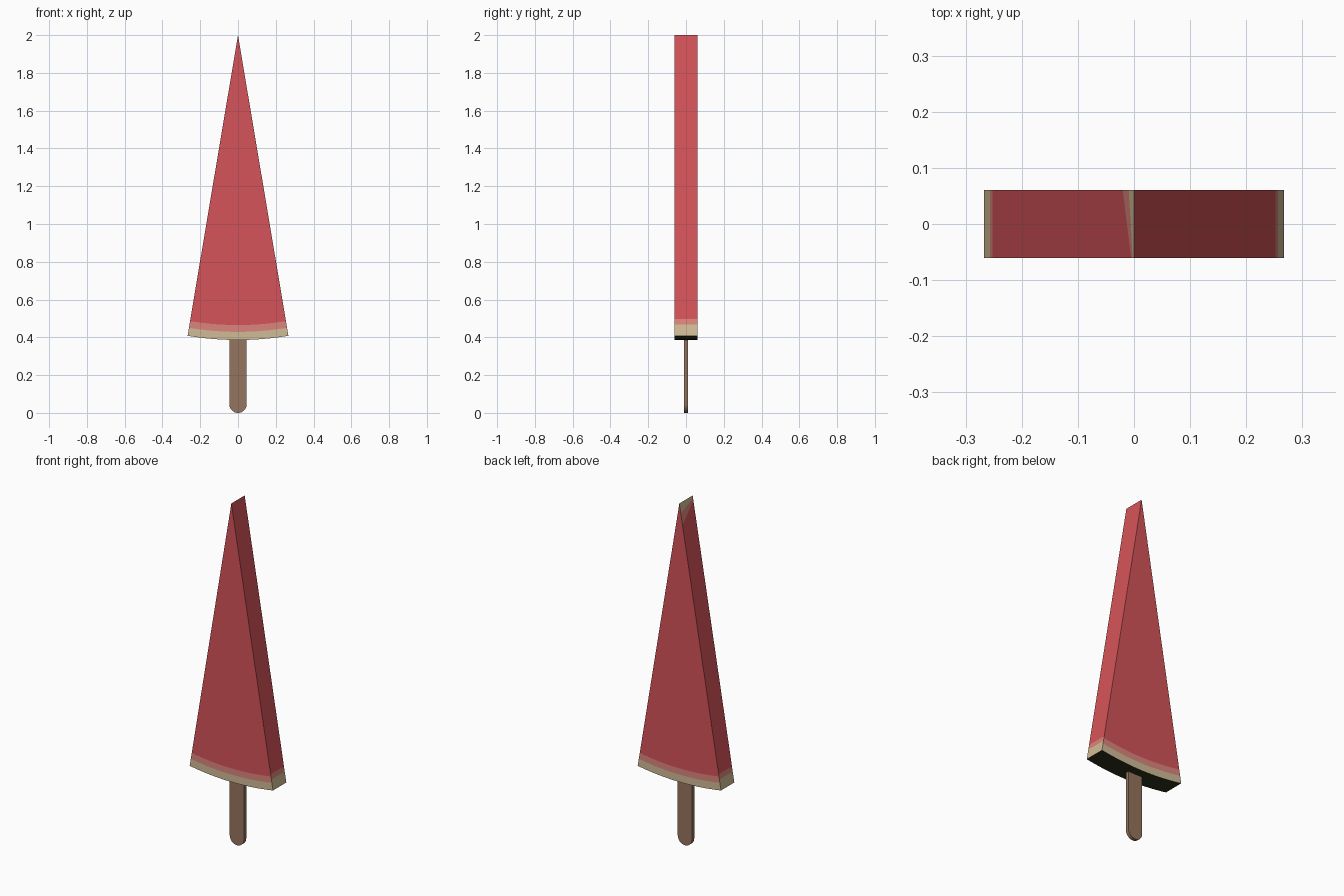
import bpy, bmesh, math
from mathutils import Vector

if "Cube" in bpy.data.objects:
    bpy.data.objects.remove(bpy.data.objects["Cube"])


def material(name, rgb):
    m = bpy.data.materials.new(name)
    m.diffuse_color = (*rgb, 1)
    m.use_nodes = True
    m.node_tree.nodes["Principled BSDF"].inputs["Base Color"].default_value = m.diffuse_color
    return m


flesh = material("red flesh", (0.66, 0.088, 0.1))
pink = material("pale pink flesh", (0.72, 0.235, 0.2))
cream = material("cream rind", (0.64, 0.5, 0.305))
green = material("dark green skin", (0.024, 0.031, 0.01))
wood = material("wooden stick", (0.3, 0.178, 0.113))


def finish(bm, name, mats):
    bmesh.ops.recalc_face_normals(bm, faces=bm.faces)
    mesh = bpy.data.meshes.new(name)
    bm.to_mesh(mesh)
    bm.free()
    for m in mats:
        mesh.materials.append(m)
    ob = bpy.data.objects.new(name, mesh)
    bpy.context.collection.objects.link(ob)
    return ob


# Melon slice: a thin pie wedge with its point at the top
TOP, HALF_T, ANGLE, SEGS = 2.0, 0.061, math.radians(9.52), 16
RADII = [1.523, 1.535, 1.553, 1.571, 1.614]
bm = bmesh.new()
sides = []
for y in (-HALF_T, HALF_T):
    apex = bm.verts.new((0, y, TOP))
    rings = []
    for r in RADII:
        angles = [ANGLE * (2 * i / SEGS - 1) for i in range(SEGS + 1)]
        rings.append([bm.verts.new((r * math.sin(a), y, TOP - r * math.cos(a))) for a in angles])
    for i in range(SEGS):
        bm.faces.new((apex, rings[0][i], rings[0][i + 1]))
        for a, b in zip(rings, rings[1:]):
            bm.faces.new((a[i], b[i], b[i + 1], a[i + 1]))
    sides.append((apex, rings))
(apex_f, front), (apex_b, back) = sides
for i in range(SEGS):
    bm.faces.new((front[-1][i], front[-1][i + 1], back[-1][i + 1], back[-1][i]))
for e in (0, SEGS):
    f_line = [apex_f] + [r[e] for r in front]
    b_line = [apex_b] + [r[e] for r in back]
    for k in range(len(RADII)):
        bm.faces.new((f_line[k], f_line[k + 1], b_line[k + 1], b_line[k]))
bmesh.ops.recalc_face_normals(bm, faces=bm.faces)

# Slanted pale patch at the tip of the left cut face
TIP = [(0.75, 1.925), (0.35, 1.965)]
for slope, height in TIP:
    left = [f for f in bm.faces if f.normal.x < -0.9]
    geom = left + list({e for f in left for e in f.edges}) + list({v for f in left for v in f.verts})
    bmesh.ops.bisect_plane(bm, geom=geom, plane_co=(0, 0, height), plane_no=(0, slope, 1))

# Colour bands by distance from the point
for f in bm.faces:
    c = f.calc_center_median()
    r = math.hypot(c.x, TOP - c.z)
    on_side = abs(f.normal.x) > 0.9
    red_end, pink_end = (1.523, 1.553) if on_side else (1.535, 1.571)
    if f.normal.z < -0.9:
        f.material_index = 3
    elif r > pink_end:
        f.material_index = 2
    elif r > red_end:
        f.material_index = 1
    elif f.normal.x < -0.9:
        f.material_index = sum(c.z + s * c.y > h for s, h in TIP)
finish(bm, "melon_slice", [flesh, pink, cream, green])

# Flat stick with a rounded lower end
W, T = 0.046, 0.01
bm = bmesh.new()
outline = [(W, 0.6), (-W, 0.6)]
outline += [(-W * math.cos(t), W - W * math.sin(t)) for t in (math.pi * i / 16 for i in range(17))]
face = bm.faces.new([bm.verts.new((x, -T, z)) for x, z in outline])
ext = bmesh.ops.extrude_face_region(bm, geom=[face])
new = [g for g in ext["geom"] if isinstance(g, bmesh.types.BMVert)]
bmesh.ops.translate(bm, verts=new, vec=Vector((0, 2 * T, 0)))
stick = finish(bm, "stick", [wood])

for ob in bpy.context.collection.objects:
    bpy.context.view_layer.objects.active = ob
    ob.select_set(True)
bpy.ops.object.shade_smooth_by_angle(angle=math.radians(30))
